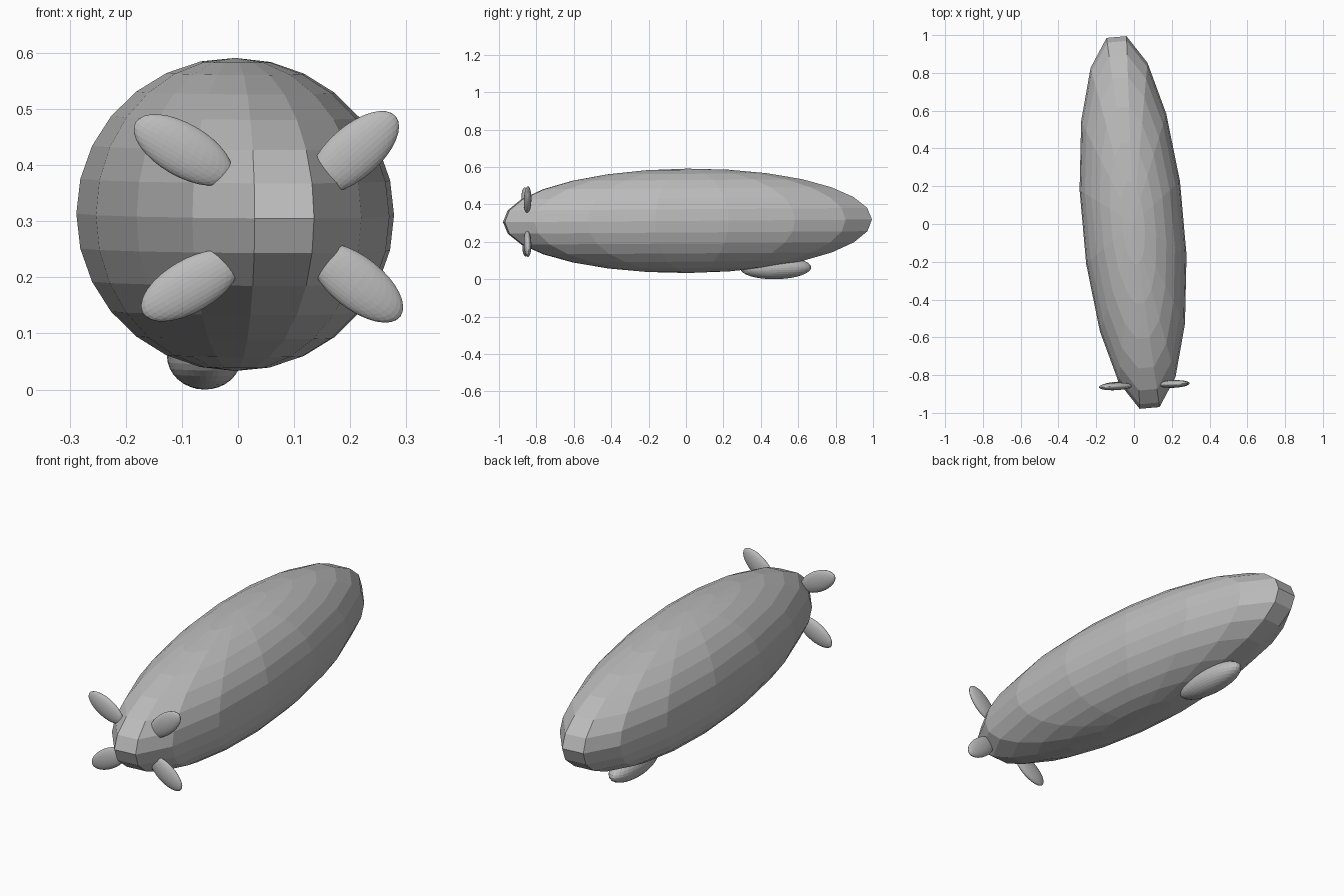
import bpy
from math import radians, pi
from mathutils import Matrix, Vector, Euler

cube = bpy.data.objects.get("Cube")
if cube:
    bpy.data.objects.remove(cube, do_unlink=True)

grey = bpy.data.materials.new("plain_grey")
grey.use_nodes = True
colour = (0.5, 0.5, 0.5, 1)
grey.diffuse_color = colour
grey.node_tree.nodes["Principled BSDF"].inputs["Base Color"].default_value = colour


def ellipsoid(name, centre, radii, turn, segments, rings, phase=0, smooth=False):
    """Stretch a sphere to the given radii, then turn it and move it into place."""
    bpy.ops.mesh.primitive_uv_sphere_add(segments=segments, ring_count=rings, radius=1)
    part = bpy.context.object
    part.name = name
    shape = (Matrix.Translation(Vector(centre)) @ Euler(turn).to_matrix().to_4x4()
             @ Matrix.Diagonal((*radii, 1)) @ Matrix.Rotation(phase, 4, "Z"))
    part.data.transform(shape)
    part.data.materials.append(grey)
    if smooth:
        bpy.ops.object.shade_smooth_by_angle(angle=radians(30))
    return part


yaw = radians(5.1)

# Faceted gas envelope, with a flat facet at each end
ellipsoid("envelope", (-0.005, 0.008, 0.312), (0.272, 1.005, 0.279),
          (radians(0.4), 0, yaw), 16, 14, phase=pi / 16)

# Gondola under the far end of the hull
ellipsoid("gondola", (-0.06, 0.48, 0.06), (0.065, 0.19, 0.06),
          (radians(1), 0, yaw), 32, 16)

# Four thin tail fins: name, x, y, z, tilt in degrees
fins = [
    ("upper_right_fin", -0.098, -0.86, 0.427, 30),
    ("upper_left_fin", 0.207, -0.847, 0.423, -41),
    ("lower_right_fin", -0.085, -0.855, 0.185, -30),
    ("lower_left_fin", 0.212, -0.847, 0.19, 38),
]
for name, x, y, z, tilt in fins:
    ellipsoid(name, (x, y, z), (0.098, 0.02, 0.047),
              (0, radians(tilt), yaw / 2), 32, 16)
